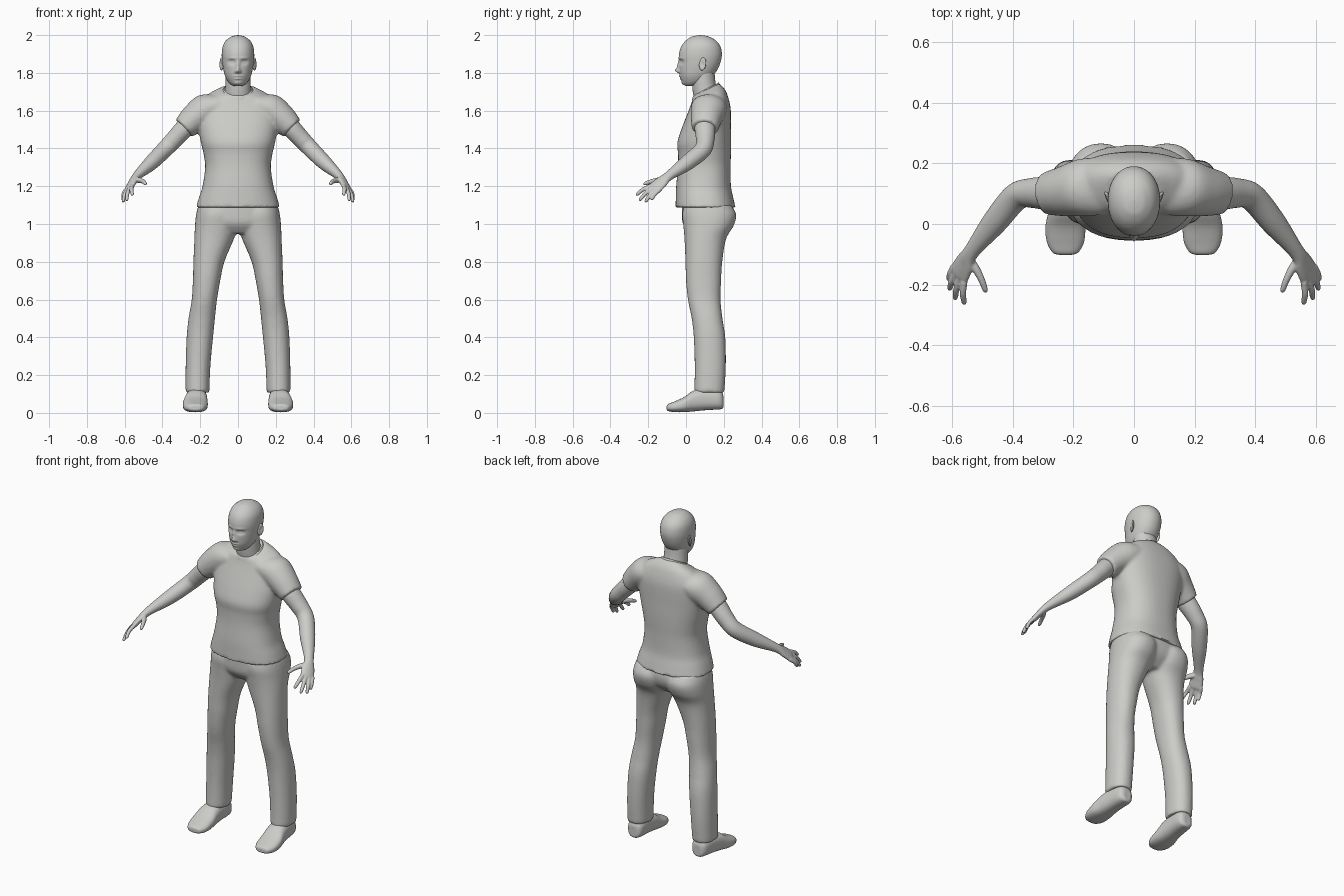
import bpy, bmesh, math
from mathutils import Vector

GREY = bpy.data.materials.new("light grey")
GREY.diffuse_color = (0.6, 0.6, 0.58, 1)


def spline(rows, k):
    """Catmull-Rom resampling of rows of numbers."""
    out, last = [], len(rows) - 1
    for i in range(last):
        p0, p1, p2, p3 = (rows[max(0, min(last, i + d))] for d in (-1, 0, 1, 2))
        for s in range(k):
            t = s / k
            out.append([0.5 * (2 * b + (c - a) * t + (2 * a - 5 * b + 4 * c - d) * t * t
                               + (3 * b - a - 3 * c + d) * t ** 3)
                        for a, b, c, d in zip(p0, p1, p2, p3)])
    out.append(list(rows[-1]))
    return out


def loft(bm, rings, n=40, k=6, power=2.0):
    """Skin closed rings, each one a centre and two half axes."""
    prev = None
    for j, r in enumerate(rs := spline(rings, k)):
        c, u, v = Vector(r[:3]), Vector(r[3:6]), Vector(r[6:])
        ring = []
        for i in range(n):
            a = 2 * math.pi * i / n
            ca, sa = math.cos(a), math.sin(a)
            ring.append(bm.verts.new(c + u * math.copysign(abs(ca) ** (2 / power), ca)
                                     + v * math.copysign(abs(sa) ** (2 / power), sa)))
        if prev:
            for i in range(n):
                bm.faces.new((prev[i], prev[(i + 1) % n], ring[(i + 1) % n], ring[i]))
        if j in (0, len(rs) - 1):
            bm.faces.new(ring)
        prev = ring


def level(z, x0, x1, yf, yb, tilt=0.0):
    """Horizontal ring from its extents; tilt lifts the back."""
    return ((x0 + x1) / 2, (yf + yb) / 2, z, (x1 - x0) / 2, 0, 0, 0, (yb - yf) / 2, tilt)


def tube(bm, pts, width, n=24, k=6):
    """Limb along points (x, y, z, half width, half thickness)."""
    rings = []
    for i, p in enumerate(pts):
        t = (Vector(pts[min(i + 1, len(pts) - 1)][:3]) - Vector(pts[max(i - 1, 0)][:3])).normalized()
        u = (width - t * width.dot(t)).normalized()
        rings.append((*p[:3], *(u * p[3]), *(t.cross(u) * p[4])))
    loft(bm, rings, n, k)


def finish(name, bm, voxel=0, smooth=0, mirror=False):
    bmesh.ops.recalc_face_normals(bm, faces=bm.faces)
    for f in bm.faces:
        f.smooth = len(f.verts) == 4
    me = bpy.data.meshes.new(name)
    bm.to_mesh(me)
    bm.free()
    me.materials.append(GREY)
    ob = bpy.data.objects.new(name, me)
    bpy.context.collection.objects.link(ob)
    if voxel:
        m = ob.modifiers.new("fuse", 'REMESH')
        m.mode, m.voxel_size, m.use_smooth_shade = 'VOXEL', voxel, True
    if smooth:
        m = ob.modifiers.new("soften", 'SMOOTH')
        m.factor, m.iterations = 0.5, smooth
    if mirror:
        ob.modifiers.new("mirror", 'MIRROR')
    return ob


# Shirt: torso with two short sleeves
bm = bmesh.new()
torso = [(1.088, .222, -.055, .262, 0), (1.14, .207, -.054, .25, 0), (1.20, .188, -.052, .238, 0),
         (1.30, .174, -.043, .236, 0), (1.37, .182, -.042, .238, 0), (1.43, .196, -.046, .239, 0),
         (1.50, .208, -.025, .238, 0), (1.56, .215, -.002, .238, 0), (1.61, .215, .016, .236, .004),
         (1.65, .198, .028, .226, .012), (1.685, .155, .035, .208, .024), (1.71, .09, .038, .178, .034)]
loft(bm, [level(z, -w, w, f, b, t) for z, w, f, b, t in torso], 64, 6, 2.35)
for s in (1, -1):
    tube(bm, [(s * .10, .125, 1.63, .095, .06), (s * .17, .12, 1.605, .095, .085),
              (s * .23, .108, 1.56, .083, .078), (s * .287, .10, 1.507, .071, .063)], Vector((0, 1, 0)), 32)
finish("shirt", bm, .009, 5)

# Collar band
bm = bmesh.new()
loft(bm, [(0, .107, 1.69, .086, 0, 0, 0, .076, .034), (0, .107, 1.706, .082, 0, 0, 0, .072, .034),
          (0, .107, 1.715, .074, 0, 0, 0, .066, .034)], 48, 3)
finish("collar", bm)

# Trousers: hips and two legs
bm = bmesh.new()
loft(bm, [level(1.13, -.19, .19, -.02, .235), level(1.06, -.218, .218, -.022, .25),
          level(1.00, -.21, .21, -.016, .232), level(.95, -.12, .12, .02, .18)], 56, 5, 2.3)
leg = [(1.10, .0, .21, -.01, .24), (1.05, -.005, .222, -.02, .266), (.99, .0, .228, -.014, .252),
       (.92, .022, .231, -.008, .212), (.80, .072, .236, -.003, .192), (.70, .094, .239, .0, .186),
       (.60, .111, .245, .01, .183), (.50, .122, .262, .03, .193), (.40, .132, .272, .041, .208),
       (.25, .146, .277, .046, .211), (.108, .152, .278, .044, .203)]
for s in (1, -1):
    loft(bm, [level(z, s * a, s * b, f, k) for z, a, b, f, k in leg], 40, 6, 2.2)
finish("trousers", bm, .009, 6)

# Shoes: rings from toe to heel (y, centre x, half width, bottom, top)
bm = bmesh.new()
shoe = [(-.102, .226, .018, .018, .036), (-.094, .226, .042, .01, .047), (-.06, .226, .061, .004, .061),
        (-.01, .226, .066, .004, .084), (.04, .222, .06, .008, .118), (.10, .218, .054, .014, .13),
        (.165, .214, .049, .018, .125), (.19, .213, .038, .021, .11), (.198, .213, .02, .03, .09)]
loft(bm, [(x, y, (a + b) / 2, w, 0, 0, 0, 0, (b - a) / 2) for y, x, w, a, b in shoe], 40, 6, 2.5)
finish("shoe", bm, mirror=True)

# Arms with hands and fingers
bm = bmesh.new()
across = Vector((.505, .808, -.303))
tube(bm, [(.20, .10, 1.60, .05, .05), (.28, .10, 1.51, .055, .051), (.34, .102, 1.445, .049, .047),
          (.39, .088, 1.393, .046, .044), (.46, .005, 1.323, .042, .039), (.535, -.09, 1.255, .027, .023),
          (.558, -.13, 1.222, .037, .018), (.575, -.163, 1.192, .041, .015), (.581, -.175, 1.184, .034, .009)],
     across, 32)
knuckle = Vector((.576, -.164, 1.191))
tips = [(.56, -.265, 1.153), (.591, -.249, 1.124), (.61, -.217, 1.116), (.612, -.185, 1.128)]
for i, tip in enumerate(tips):
    base, tip = knuckle + across * (i - 1.5) * .021, Vector(tip)
    bend = (base + tip) / 2 + Vector((.004, -.002, .005))
    tube(bm, [(*base, .012, .012), (*bend, .011, .0105), (*base.lerp(tip, .9), .009, .009),
              (*tip, .004, .004)], across, 14, 5)
tube(bm, [(.55, -.11, 1.237, .015, .014), (.523, -.145, 1.232, .015, .014), (.502, -.185, 1.225, .012, .011),
          (.491, -.216, 1.214, .010, .009), (.488, -.226, 1.21, .004, .004)], across, 14, 5)
finish("arm", bm, .004, 3, mirror=True)

# Neck
bm = bmesh.new()
loft(bm, [level(1.65, -.075, .075, .045, .175), level(1.70, -.069, .069, .036, .168),
          level(1.75, -.067, .067, .032, .156), level(1.82, -.066, .066, .03, .15)], 48)
finish("neck", bm)

# Head, with the face pressed out of a smooth skull
bm = bmesh.new()
skull = [(1.731, .02, .0, .04), (1.738, .036, -.012, .075), (1.755, .053, -.022, .115), (1.785, .069, -.031, .143),
         (1.82, .078, -.035, .168), (1.86, .084, -.036, .184), (1.90, .086, -.037, .19),
         (1.94, .081, -.025, .182), (1.97, .065, -.002, .16), (1.99, .04, .027, .126),
         (1.997, .02, .052, .102), (1.9995, .003, .075, .08)]
loft(bm, [level(z, -w, w, f, b) for z, w, f, b in skull], 112, 9, 2.1)
bumps = [(0, 1.813, .011, .014, .021), (0, 1.84, .009, .022, .010),      # nose
         (0, 1.783, .021, .0045, .006), (0, 1.769, .018, .005, .006),    # lips
         (0, 1.745, .02, .010, .005)]                                    # chin
for s in (1, -1):
    bumps += [(s * .033, 1.857, .017, .012, -.013), (s * .033, 1.856, .010, .006, .006),  # eyes
              (s * .032, 1.878, .025, .007, .004), (s * .012, 1.807, .006, .007, .008)]   # brows, nostrils
for v in bm.verts:
    if v.co.y < .05:
        x, z = v.co.x, v.co.z
        v.co.y -= sum(a * math.exp(-((x - cx) / sx) ** 2 - ((z - cz) / sz) ** 2)
                      for cx, cz, sx, sz, a in bumps)
finish("head", bm)

# Ears: flattened shells leaning outwards, with a hollow
bm = bmesh.new()
bmesh.ops.create_uvsphere(bm, u_segments=24, v_segments=16, radius=1)
for v in bm.verts:
    x, y, z = v.co
    hollow = .9 * math.exp(-(y * y + z * z) / .25) if x > 0 else 0
    v.co = (.087 + .010 * (x - hollow) + .007 * y, .088 + .018 * y + .005 * z, 1.847 + .034 * z - .004 * y)
finish("ear", bm, mirror=True)
